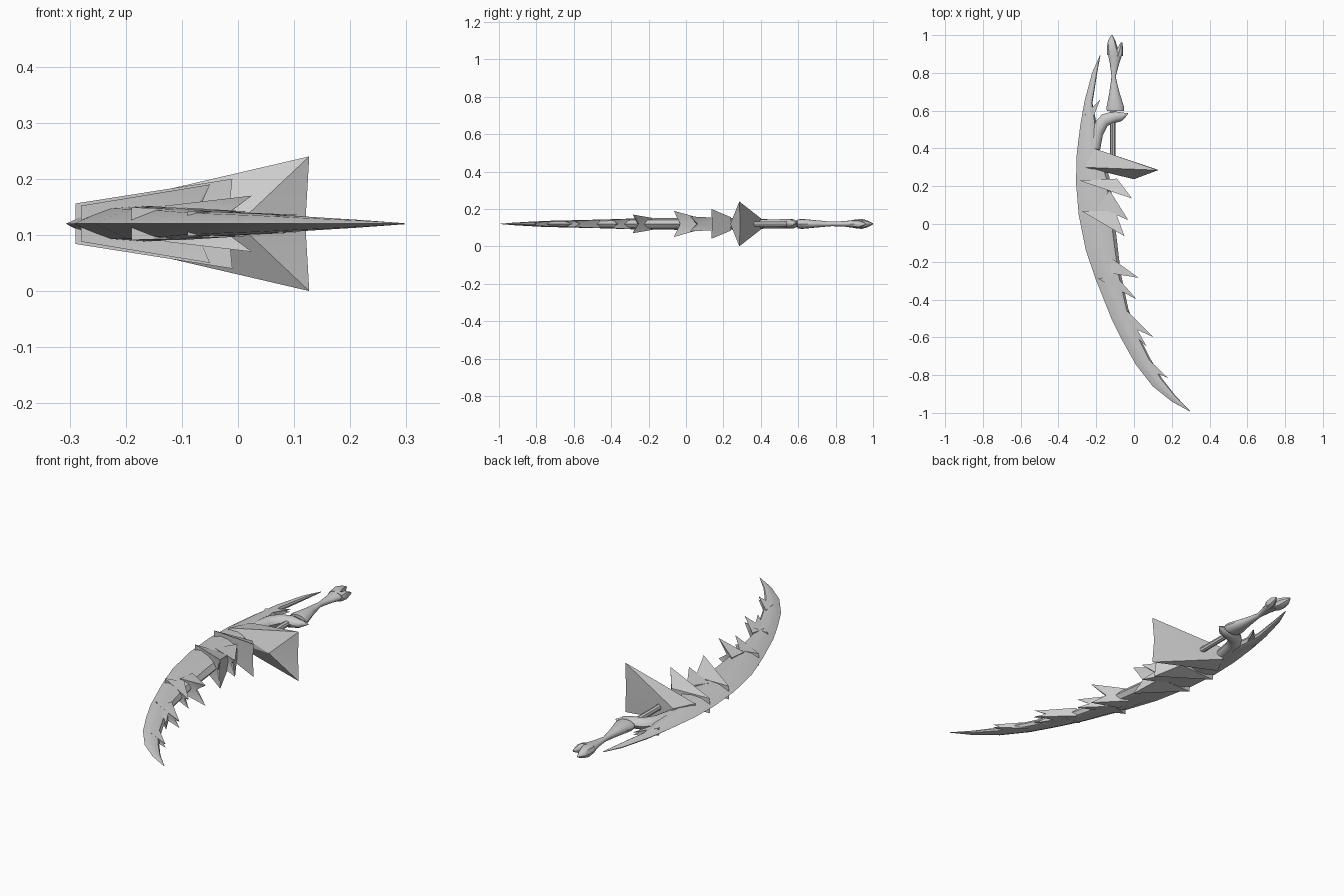
import bpy, bmesh, math
from mathutils import Vector

ZC = 0.12  # height of the plane of symmetry
grey = bpy.data.materials.new("bone grey")
grey.diffuse_color = (0.6, 0.6, 0.6, 1)


def make(name, verts, faces, angle=35):
    me = bpy.data.meshes.new(name)
    me.from_pydata(verts, [], faces)
    bm = bmesh.new()
    bm.from_mesh(me)
    bmesh.ops.remove_doubles(bm, verts=bm.verts, dist=0.0005)
    bmesh.ops.recalc_face_normals(bm, faces=bm.faces)
    bm.to_mesh(me)
    bm.free()
    me.materials.append(grey)
    ob = bpy.data.objects.new(name, me)
    bpy.context.collection.objects.link(ob)
    bpy.ops.object.select_all(action='DESELECT')
    ob.select_set(True)
    bpy.context.view_layer.objects.active = ob
    bpy.ops.object.shade_smooth_by_angle(angle=math.radians(angle))
    return ob


def loft(name, rings, angle=35):
    n = len(rings[0])
    verts = [v for r in rings for v in r]
    faces = [(i*n+j, i*n+(j+1) % n, (i+1)*n+(j+1) % n, (i+1)*n+j)
             for i in range(len(rings)-1) for j in range(n)]
    faces += [tuple(range(n)), tuple(range(len(verts)-n, len(verts)))]
    return make(name, verts, faces, angle)


# Curved blade: thin outer edge, ridge, rounded inner back
# (outer x, outer y, inner x, inner y, half thickness)
stations = [
    (-0.18, 0.895, -0.178, 0.89, 0.002), (-0.222, 0.80, -0.195, 0.80, 0.010),
    (-0.262, 0.65, -0.22, 0.64, 0.015), (-0.285, 0.52, -0.20, 0.54, 0.021),
    (-0.303, 0.37, -0.185, 0.39, 0.027), (-0.307, 0.22, -0.13, 0.25, 0.031),
    (-0.293, 0.05, -0.11, 0.08, 0.032), (-0.255, -0.14, -0.09, -0.09, 0.031),
    (-0.20, -0.30, -0.07, -0.26, 0.029), (-0.12, -0.50, -0.03, -0.45, 0.023),
    (-0.06, -0.62, 0.02, -0.58, 0.020), (0.01, -0.745, 0.085, -0.71, 0.017),
    (0.10, -0.86, 0.15, -0.82, 0.012), (0.20, -0.94, 0.22, -0.91, 0.007),
    (0.295, -0.992, 0.297, -0.99, 0.001)]
section = [(0, 0), (0.35, 0.85), (0.65, 1), (0.9, 0.7), (1, 0),
           (0.9, -0.7), (0.65, -1), (0.35, -0.85)]
loft("blade", [[(ox+(ix-ox)*t, oy+(iy-oy)*t, ZC+h*s) for t, s in section]
               for ox, oy, ix, iy, h in stations])


def spike(name, a, b, tip, zb, zt, mid_a, mid_b):
    """Flared thorn: base edge a-b, two tips at +-zt, notched between them."""
    v = [(*a, ZC+zb), (*b, ZC+zb), (*tip, ZC+zt),
         (*a, ZC-zb), (*b, ZC-zb), (*tip, ZC-zt), (*mid_a, ZC), (*mid_b, ZC)]
    f = [(0, 1, 2), (3, 5, 4), (0, 2, 6), (0, 6, 3), (3, 6, 5),
         (1, 7, 2), (1, 4, 7), (4, 5, 7), (2, 7, 6), (5, 6, 7), (0, 3, 4, 1)]
    return make(name, v, f, 30)


# Large flared guard
spike("guard", (-0.21, 0.40), (-0.26, 0.30), (0.127, 0.285), 0.03, 0.12,
      (0.12, 0.29), (0.0, 0.237))

# Thorns along the inner side: base a, base b, tip, half base, half tip, notch
thorns = [
    ((-0.09, 0.24), (-0.29, 0.23), (-0.01, 0.135), 0.036, 0.08, 0.05),
    ((-0.13, 0.18), (-0.19, 0.09), (-0.03, 0.02), 0.032, 0.04, 0.35),
    ((-0.10, 0.07), (-0.28, 0.07), (-0.05, -0.065), 0.032, 0.07, 0.25),
    ((-0.12, -0.18), (-0.13, -0.26), (0.025, -0.285), 0.032, 0.05, 0.45),
    ((-0.10, -0.27), (-0.19, -0.29), (0.015, -0.40), 0.029, 0.022, 0.3),
    ((-0.035, -0.46), (-0.05, -0.53), (0.105, -0.60), 0.022, 0.016, 0.3),
    ((-0.01, -0.51), (-0.09, -0.50), (0.068, -0.65), 0.022, 0.014, 0.3),
    ((0.06, -0.70), (0.07, -0.77), (0.18, -0.815), 0.016, 0.008, 0.2),
    ((-0.235, 0.52), (-0.26, 0.58), (-0.178, 0.66), 0.018, 0.006, 0.2)]
for i, (a, b, tip, zb, zt, notch) in enumerate(thorns):
    A, B, T = Vector(a), Vector(b), Vector(tip)
    spike("thorn_%d" % (i+1), a, b, tip, zb, zt,
          tuple(T.lerp(A.lerp(B, 0.4), notch)), tuple(T.lerp(A.lerp(B, 0.6), notch)))


def lathe(name, rows, n=12):
    """Rounded tube along y: rows of (x, y, half width, half height)."""
    return loft(name, [[(x+w*math.cos(2*math.pi*k/n), y, ZC+h*math.sin(2*math.pi*k/n))
                        for k in range(n)] for x, y, w, h in rows], 40)


# Rod and bone-shaped grip
lathe("rod", [(-0.113, 0.27, 0.014, 0.014), (-0.113, 0.62, 0.014, 0.014)], 8)
lathe("grip", [(-0.098, 0.597, 0.046, 0.024), (-0.099, 0.62, 0.046, 0.027),
               (-0.104, 0.70, 0.026, 0.019), (-0.108, 0.78, 0.011, 0.012),
               (-0.103, 0.85, 0.025, 0.015), (-0.099, 0.91, 0.041, 0.023)])
# Two knuckles of the bone end
lathe("knuckle_long", [(-0.108, 0.895, 0.034, 0.022), (-0.116, 0.94, 0.027, 0.027),
                       (-0.118, 0.97, 0.020, 0.018), (-0.117, 1.0, 0.003, 0.003)], 8)
lathe("knuckle_short", [(-0.085, 0.89, 0.027, 0.020), (-0.075, 0.925, 0.018, 0.022),
                        (-0.066, 0.96, 0.004, 0.005)], 8)

# Arm joining blade and grip, ending in a hooked point
arm = [(-0.235, 0.42, -0.18, 0.39, 0.024), (-0.215, 0.53, -0.165, 0.47, 0.026),
       (-0.17, 0.58, -0.14, 0.52, 0.027), (-0.11, 0.597, -0.10, 0.535, 0.026),
       (-0.06, 0.59, -0.065, 0.545, 0.018), (-0.03, 0.586, -0.034, 0.578, 0.003)]
loft("grip_arm", [[((ax+bx)/2+(ax-bx)/2*math.cos(k*math.pi/5),
                    (ay+by)/2+(ay-by)/2*math.cos(k*math.pi/5),
                    ZC+h*math.sin(k*math.pi/5)) for k in range(10)]
                  for ax, ay, bx, by, h in arm], 40)
